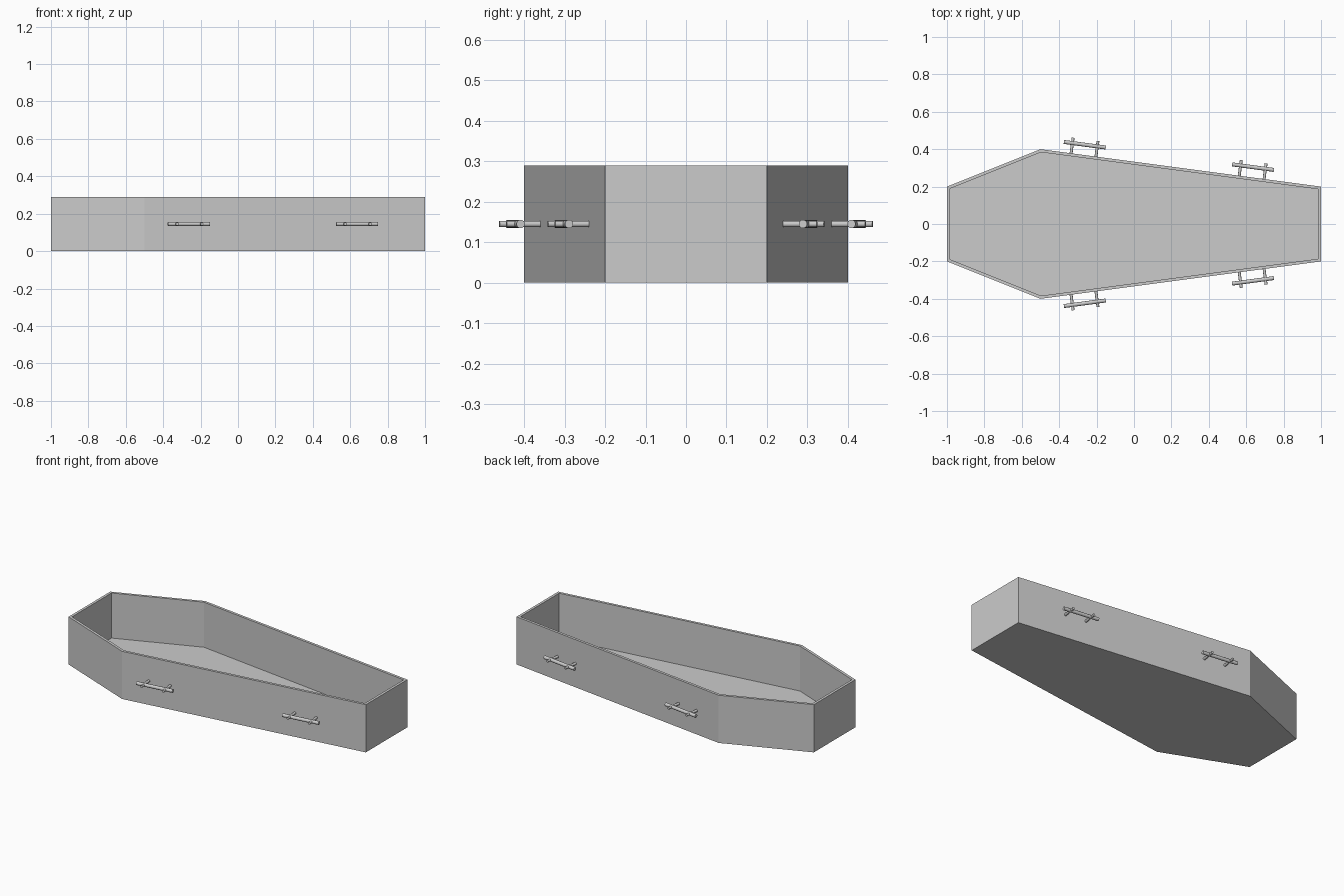
import bpy, bmesh, math
from mathutils import Vector

if "Cube" in bpy.data.objects:
    bpy.data.objects.remove(bpy.data.objects["Cube"])

HEIGHT, WALL, FLOOR = 0.29, 0.016, 0.016
OUTLINE = [(-1, -0.2), (-0.5, -0.4), (1, -0.2), (1, 0.2), (-0.5, 0.4), (-1, 0.2)]


def add_object(name, bm):
    mesh = bpy.data.meshes.new(name)
    bm.to_mesh(mesh)
    bm.free()
    obj = bpy.data.objects.new(name, mesh)
    bpy.context.collection.objects.link(obj)
    return obj


def add_rod(name, start, end, radius):
    axis = end - start
    bpy.ops.mesh.primitive_cylinder_add(vertices=12, radius=radius, depth=axis.length,
                                        location=(start + end) / 2)
    obj = bpy.context.object
    obj.name = name
    obj.rotation_euler = axis.to_track_quat('Z', 'Y').to_euler()
    bpy.ops.object.shade_smooth_by_angle(angle=math.radians(40))


# open tapered box: extrude the outline, inset the top for the rim, then sink the inside
bm = bmesh.new()
base = bm.faces.new([bm.verts.new((x, y, 0)) for x, y in OUTLINE])
ext = bmesh.ops.extrude_face_region(bm, geom=[base], use_keep_orig=True)
bmesh.ops.translate(bm, vec=(0, 0, HEIGHT),
                    verts=[g for g in ext["geom"] if isinstance(g, bmesh.types.BMVert)])
bmesh.ops.recalc_face_normals(bm, faces=bm.faces)
top = max(bm.faces, key=lambda f: f.calc_center_median().z)
bmesh.ops.inset_region(bm, faces=[top], thickness=WALL, use_even_offset=True)
sink = bmesh.ops.extrude_discrete_faces(bm, faces=[top])["faces"]
bmesh.ops.translate(bm, vec=(0, 0, FLOOR - HEIGHT), verts=sink[0].verts)
bmesh.ops.recalc_face_normals(bm, faces=bm.faces)
add_object("coffin_box", bm)

# carrying handles: two posts and a bar, parallel to each long side
for side, side_name in ((1, "back"), (-1, "front")):
    along = Vector((1.5, -0.2 * side, 0)).normalized()
    out = Vector((0.2, 1.5 * side, 0)).normalized()
    for x, end_name in ((-0.27, "head"), (0.629, "foot")):
        label = f"{side_name}_{end_name}"
        foot = Vector((x, side * (0.4 - (x + 0.5) * 0.2 / 1.5), HEIGHT / 2))
        mid = foot + out * 0.055
        add_rod(f"{label}_handle_bar", mid - along * 0.113, mid + along * 0.113, 0.0105)
        for i, s in enumerate((-1, 1)):
            p = foot + along * s * 0.067
            add_rod(f"{label}_handle_post_{i + 1}", p - out * 0.004, p + out * 0.084, 0.0078)
